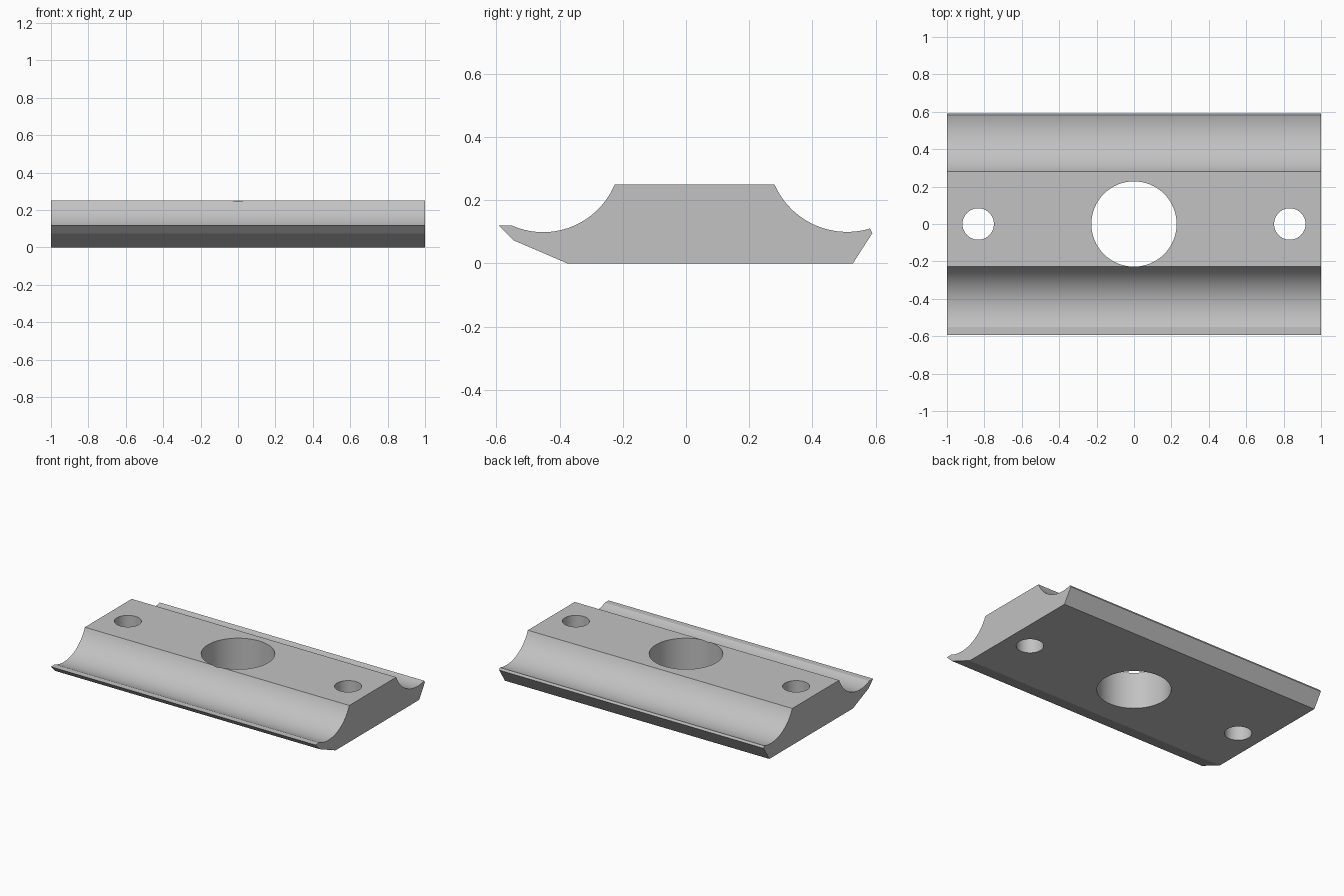
import bpy
import bmesh
from math import radians, sin, cos, atan2, hypot

default = bpy.data.objects.get("Cube")
if default:
    bpy.data.objects.remove(default, do_unlink=True)

# Single plain grey finish
grey = bpy.data.materials.new("plain grey")
grey.use_nodes = True
colour = (0.54, 0.54, 0.54, 1)
grey.diffuse_color = colour
grey.node_tree.nodes["Principled BSDF"].inputs["Base Color"].default_value = colour


def groove(center, start, end, steps=28):
    """Arc points about center, running through the underside of the circle."""
    cy, cz = center
    radius = hypot(start[0] - cy, start[1] - cz)
    a = atan2(start[1] - cz, start[0] - cy)
    b = atan2(end[1] - cz, end[0] - cy)
    angles = [a + (b - a) * i / steps for i in range(steps + 1)]
    return [(cy + radius * cos(t), cz + radius * sin(t)) for t in angles]


# Cross-section (y, z): chamfered underside, two scooped grooves, flat top
profile = [(-0.593, 0.12), (-0.545, 0.073), (-0.375, 0), (0.528, 0), (0.59, 0.096)]
profile += groove((0.51, 0.351), (0.582, 0.1106), (0.28, 0.25))
profile += groove((-0.452, 0.344), (-0.226, 0.25), (-0.551, 0.12))

# Extrude the cross-section along the full length
bm = bmesh.new()
end_face = bm.faces.new([bm.verts.new((-1, y, z)) for y, z in profile])
extruded = bmesh.ops.extrude_face_region(bm, geom=[end_face])
moved = [v for v in extruded["geom"] if isinstance(v, bmesh.types.BMVert)]
bmesh.ops.translate(bm, verts=moved, vec=(2, 0, 0))
bmesh.ops.recalc_face_normals(bm, faces=bm.faces)
mesh = bpy.data.meshes.new("grooved_plate")
bm.to_mesh(mesh)
bm.free()
mesh.materials.append(grey)
plate = bpy.data.objects.new("grooved_plate", mesh)
bpy.context.collection.objects.link(plate)

# Large centre hole and a bolt hole near each end
for name, x, radius in (("centre_hole", 0, 0.228),
                        ("left_bolt_hole", 0.833, 0.084),
                        ("right_bolt_hole", -0.833, 0.084)):
    bpy.ops.mesh.primitive_cylinder_add(vertices=64, radius=radius, depth=1,
                                        location=(x, 0, 0.1))
    cutter = bpy.context.object
    cutter.name = name + "_cutter"
    cutter.hide_render = True
    cutter.data.materials.append(grey)
    cut = plate.modifiers.new(name, "BOOLEAN")
    cut.operation = "DIFFERENCE"
    cut.solver = "EXACT"
    cut.object = cutter
    bpy.context.view_layer.objects.active = plate
    bpy.ops.object.modifier_apply(modifier=name)
    bpy.data.objects.remove(cutter, do_unlink=True)

# Smooth grooves and bores, crisp edges elsewhere
bpy.ops.object.select_all(action="DESELECT")
plate.select_set(True)
bpy.context.view_layer.objects.active = plate
bpy.ops.object.shade_smooth_by_angle(angle=radians(18))
